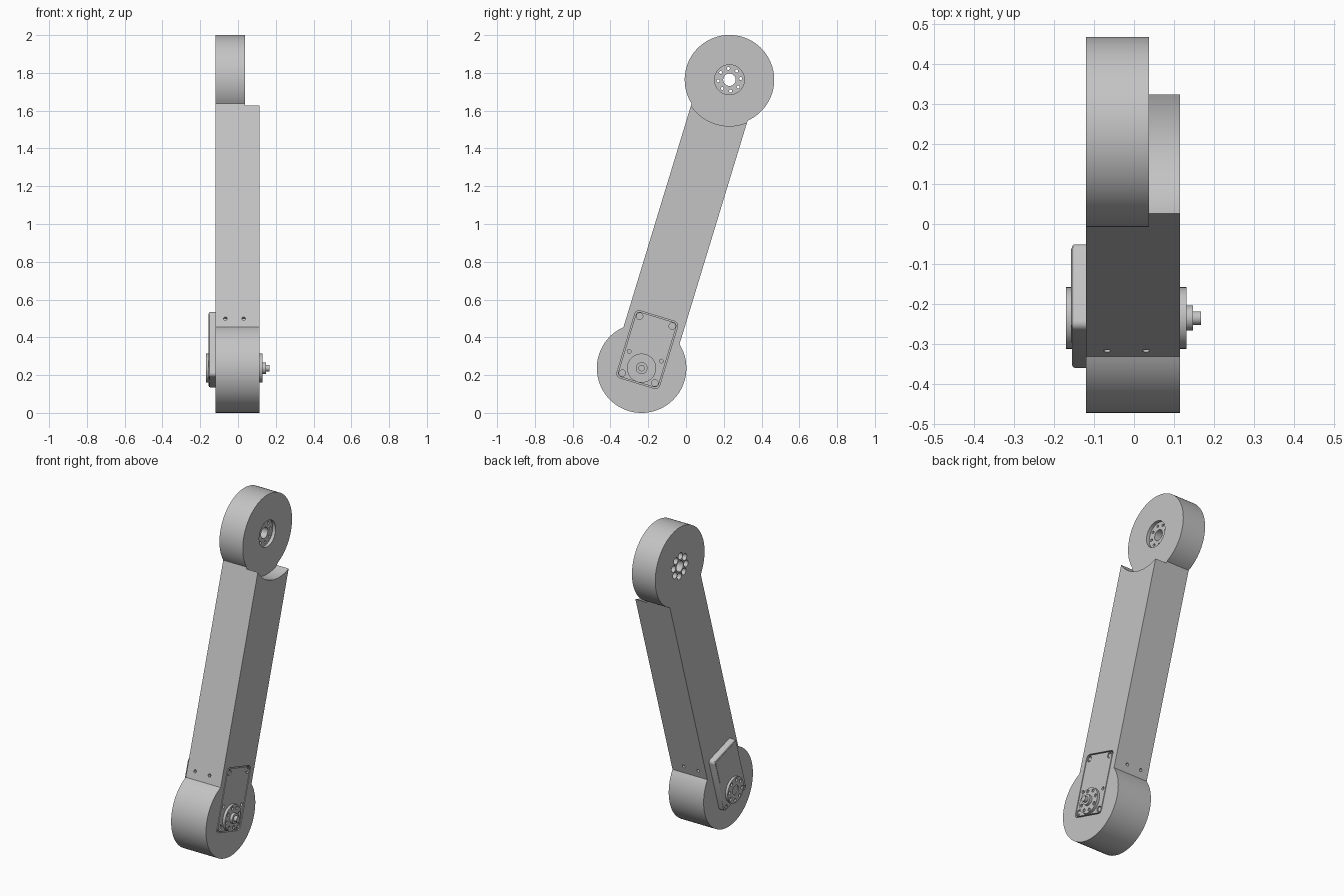
import bpy, bmesh
from math import pi, sin, cos, asin, radians
from mathutils import Matrix, Vector

cube = bpy.data.objects.get("Cube")
if cube:
    bpy.data.objects.remove(cube, do_unlink=True)

grey = bpy.data.materials.new("metal grey")
grey.use_nodes = True
COLOR = (0.55, 0.55, 0.55, 1)
grey.diffuse_color = COLOR
grey.node_tree.nodes["Principled BSDF"].inputs["Base Color"].default_value = COLOR

# Everything is built upright around the lower joint, then leaned back
LEAN = Matrix.Translation((0, -0.235, 0.237)) @ Matrix.Rotation(radians(-16.94), 4, 'X')
LENGTH = 1.596      # distance between the joint axes
RADIUS = 0.237      # joint drum
HALF = 0.155        # half width of the beam
LEFT, RIGHT, STEP = 0.115, -0.12, 0.037


def make(name, bm):
    bmesh.ops.recalc_face_normals(bm, faces=bm.faces)
    mesh = bpy.data.meshes.new(name)
    bm.to_mesh(mesh)
    bm.free()
    mesh.materials.append(grey)
    obj = bpy.data.objects.new(name, mesh)
    bpy.context.collection.objects.link(obj)
    obj.matrix_world = LEAN
    return obj


def extrude_profile(name, points, x0, x1):
    """Prism along x from (y, z) points."""
    bm = bmesh.new()
    face = bm.faces.new([bm.verts.new((x0, y, z)) for y, z in points])
    out = bmesh.ops.extrude_face_region(bm, geom=[face])["geom"]
    verts = [g for g in out if isinstance(g, bmesh.types.BMVert)]
    bmesh.ops.translate(bm, verts=verts, vec=(x1 - x0, 0, 0))
    return make(name, bm)


def arc(cy, cz, r, a0, a1, n):
    steps = [a0 + (a1 - a0) * i / n for i in range(n + 1)]
    return [(cy + r * sin(a), cz + r * cos(a)) for a in steps]


def rounded_rect(hw, z0, z1, r):
    pts = []
    corners = [(hw - r, z1 - r), (hw - r, z0 + r), (r - hw, z0 + r), (r - hw, z1 - r)]
    for i, (y, z) in enumerate(corners):
        pts += arc(y, z, r, i * pi / 2, (i + 1) * pi / 2, 6)
    return pts


def rods(name, specs, seg=32):
    """Cylinders joined in one mesh; each spec is start, end, radius."""
    bm = bmesh.new()
    for start, end, r in specs:
        a, b = Vector(start), Vector(end)
        turn = (b - a).to_track_quat('Z', 'Y').to_matrix().to_4x4()
        bmesh.ops.create_cone(bm, cap_ends=True, segments=seg, radius1=r, radius2=r,
                              depth=(b - a).length,
                              matrix=Matrix.Translation((a + b) / 2) @ turn)
    return make(name, bm)


def along_x(x0, x1, r, spots):
    return [((x0, y, z), (x1, y, z), r) for y, z in spots]


def cut(obj, cutter):
    cutter.hide_render = True
    mod = obj.modifiers.new("cut", 'BOOLEAN')
    mod.operation, mod.solver, mod.object = 'DIFFERENCE', 'EXACT', cutter
    bpy.context.view_layer.update()
    graph = bpy.context.evaluated_depsgraph_get()
    mesh = bpy.data.meshes.new_from_object(obj.evaluated_get(graph))
    obj.modifiers.clear()
    obj.data = mesh
    bpy.data.objects.remove(cutter, do_unlink=True)


def ring(cz, r=0.06):
    return arc(0, cz, r, pi / 8, 15 * pi / 8 + pi / 4, 8)[:-1]


BASE, TOP = [(0, 0)], [(0, LENGTH)]

# Arm: beam with a drum at each end, stepped at the upper joint
a = asin(HALF / RADIUS)
outline = arc(0, 0, RADIUS, a, 2 * pi - a, 72) + arc(0, LENGTH, RADIUS, pi + a, 3 * pi - a, 72)
arm = extrude_profile("arm", outline, RIGHT, LEFT)
cut(arm, rods("step_cutter", along_x(STEP, 0.3, 0.245, TOP), 128))
# Upper joint: flange recess, axle hole and counterbored bolt holes
cut(arm, rods("recess_cutter", along_x(STEP - 0.02, 0.1, 0.079, TOP), 64))
cut(arm, rods("hole_cutter", along_x(-0.2, 0.1, 0.033, TOP) + along_x(-0.2, 0.1, 0.008, ring(LENGTH))))
cut(arm, rods("bore_cutter", along_x(-0.2, -0.02, 0.02, ring(LENGTH))))
# Screw holes in the front and back of the beam
cut(arm, rods("screw_hole_cutter", [((x, s * 0.13, 0.227), (x, s * 0.2, 0.227), 0.009)
                                    for x in (-0.067, 0.03) for s in (-1, 1)]))
# Pocket for the motor
cut(arm, extrude_profile("pocket_cutter", rounded_rect(0.118, -0.083, 0.288, 0.023), LEFT - 0.03, 0.2))

# Motor case seen on both sides of the arm
case = extrude_profile("motor_case", rounded_rect(0.112, -0.077, 0.282, 0.02), -0.155, LEFT)
bm = bmesh.new()
bm.from_mesh(case.data)
rim = [e for e in bm.edges if all(v.co.x < -0.15 for v in e.verts)]
bmesh.ops.bevel(bm, geom=rim, offset=0.008, segments=3, profile=0.5, affect='EDGES')
bm.to_mesh(case.data)
bm.free()
corners = [(y, z) for y in (-0.09, 0.09) for z in (-0.055, 0.26)]
cut(case, rods("screw_bore_cutter", along_x(LEFT - 0.01, 0.2, 0.017, corners)
               + along_x(LEFT - 0.015, 0.2, 0.01, [(-0.089, 0.066), (0.089, 0.066)])
               + along_x(-0.2, -0.15, 0.012, corners)))
screws = rods("case_screws", along_x(LEFT - 0.012, LEFT - 0.003, 0.012, corners))

# Raised cover with a curved lower edge on the right of the case
cover_outline = [(0.1, 0.27), (0.1, 0.12)] + arc(0, 0, 0.1, 0.6, -0.6, 12) + [(-0.1, 0.12), (-0.1, 0.27)]
cover = extrude_profile("motor_cover", cover_outline, -0.157, -0.15)

# Output flanges with bolt circles, and the stepped shaft
flanges = []
for name, x0, x1 in (("left_flange", 0.1, 0.131), ("right_flange", -0.14, -0.17)):
    flange = rods(name, along_x(x0, x1, 0.077, BASE), 64)
    tip = x1 * 1.2
    cut(flange, rods("bolt_cutter", along_x(x1 * 0.94, tip, 0.01, ring(0))))
    flanges.append(flange)
cut(flanges[1], rods("centre_cutter", along_x(-0.165, -0.2, 0.028, BASE)))
hub = rods("shaft_hub", along_x(0.12, 0.147, 0.031, BASE), 48)
shaft = rods("shaft_tip", along_x(0.14, 0.167, 0.017, BASE))

# Smooth round walls, sharp edges kept
for obj in [arm, case, screws, cover, hub, shaft] + flanges:
    bpy.ops.object.select_all(action='DESELECT')
    obj.select_set(True)
    bpy.context.view_layer.objects.active = obj
    bpy.ops.object.shade_smooth_by_angle(angle=radians(30))
